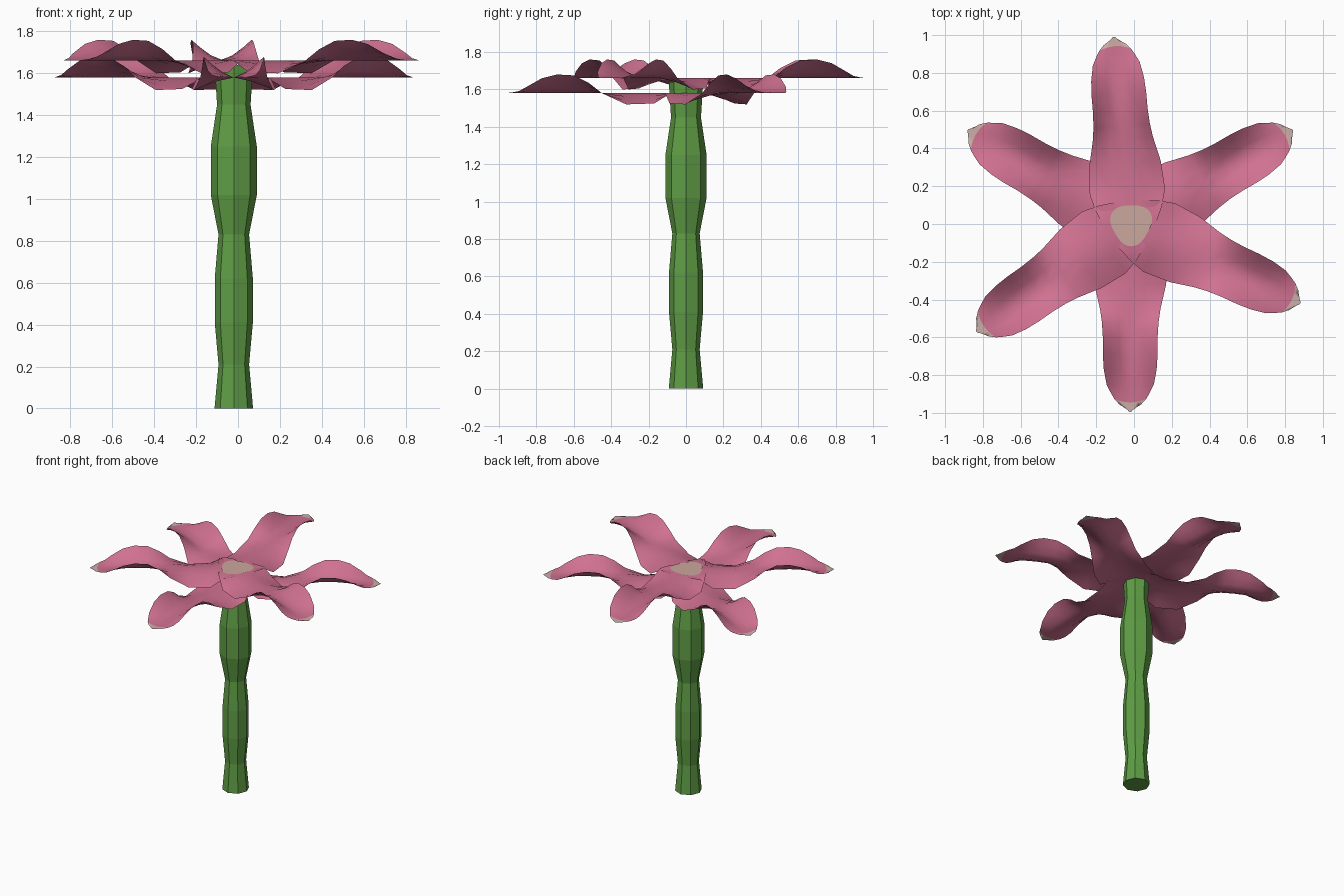
import bpy, bmesh, math
from mathutils import Matrix, Vector

if "Cube" in bpy.data.objects:
    bpy.data.objects.remove(bpy.data.objects["Cube"])

CX = -0.02  # the flower axis sits slightly left of the origin


def material(name, rgb):
    m = bpy.data.materials.new(name)
    m.diffuse_color = (*rgb, 1)
    m.use_nodes = True
    m.node_tree.nodes["Principled BSDF"].inputs["Base Color"].default_value = m.diffuse_color
    return m


PINK = material("petal pink", (0.63, 0.165, 0.28))
PALE = material("pale petal tip", (0.60, 0.42, 0.39))
TAN = material("tan centre", (0.60, 0.39, 0.34))
GREEN = material("stem green", (0.115, 0.34, 0.06))


def finish(bm, name, mats, smooth=False):
    me = bpy.data.meshes.new(name)
    bm.to_mesh(me)
    bm.free()
    for m in mats:
        me.materials.append(m)
    for p in me.polygons:
        p.use_smooth = smooth
    ob = bpy.data.objects.new(name, me)
    bpy.context.collection.objects.link(ob)
    return ob


# Petal stations: distance from axis, half width, lift of the side edges
STATIONS = [(0.0, 0.14, 0.0), (0.08, 0.175, 0.0), (0.17, 0.20, -0.055),
            (0.32, 0.19, -0.06), (0.45, 0.16, 0.0), (0.52, 0.15, 0.055),
            (0.60, 0.145, 0.095), (0.69, 0.145, 0.10), (0.77, 0.14, 0.08),
            (0.85, 0.125, 0.035), (0.91, 0.105, 0.012), (0.945, 0.085, 0.005),
            (0.975, 0.058, 0.0), (0.995, 0.02, 0.0)]
ACROSS = [-1, -0.75, -0.4, 0, 0.4, 0.75, 1]


def petal(name, angle, z):
    """Single sheet, flat along the midrib, with wavy side edges."""
    bm = bmesh.new()
    rows = [[bm.verts.new((r - 0.02 * t * t * (r > 0.9), w * t,
                           lift * abs(t) ** 1.4)) for t in ACROSS]
            for r, w, lift in STATIONS]
    for a, b in zip(rows, rows[1:]):
        for i in range(len(ACROSS) - 1):
            f = bm.faces.new((a[i], b[i], b[i + 1], a[i + 1]))
            f.material_index = int(f.calc_center_median().x > 0.935)
    bm.normal_update()
    bm.transform(Matrix.Translation((CX, 0, z))
                 @ Matrix.Rotation(math.radians(angle), 4, 'Z'))
    return finish(bm, name, [PINK, PALE], True)


# Two whorls of three petals
for i in range(3):
    petal(f"upper_petal_{i + 1}", 95 + 120 * i, 1.66)
    petal(f"lower_petal_{i + 1}", 30 + 120 * i, 1.58)

# Three-lobed flat flower centre
bm = bmesh.new()
rim = []
for k in range(36):
    a = 2 * math.pi * k / 36
    r = 0.108 + 0.01 * math.cos(3 * (a - math.radians(30)))
    rim.append(bm.verts.new((CX + 0.005 + r * math.cos(a), r * math.sin(a), 1.664)))
bm.faces.new(rim)
finish(bm, "flower_centre", [TAN])

# Knobbly eight-sided stem: height, radius
PROFILE = [(0, 0.092), (0.21, 0.073), (0.41, 0.091), (0.62, 0.091),
           (0.83, 0.073), (1.02, 0.11), (1.25, 0.11), (1.45, 0.08), (1.64, 0.092)]
SIDES = 8
bm = bmesh.new()
rings = [[bm.verts.new((CX + r * math.cos(2 * math.pi * k / SIDES),
                        r * math.sin(2 * math.pi * k / SIDES), z))
          for k in range(SIDES)] for z, r in PROFILE]
for a, b in zip(rings, rings[1:]):
    for k in range(SIDES):
        n = (k + 1) % SIDES
        bm.faces.new((a[k], a[n], b[n], b[k]))
bm.faces.new(rings[0][::-1])
bm.faces.new(rings[-1])
finish(bm, "stem", [GREEN])
